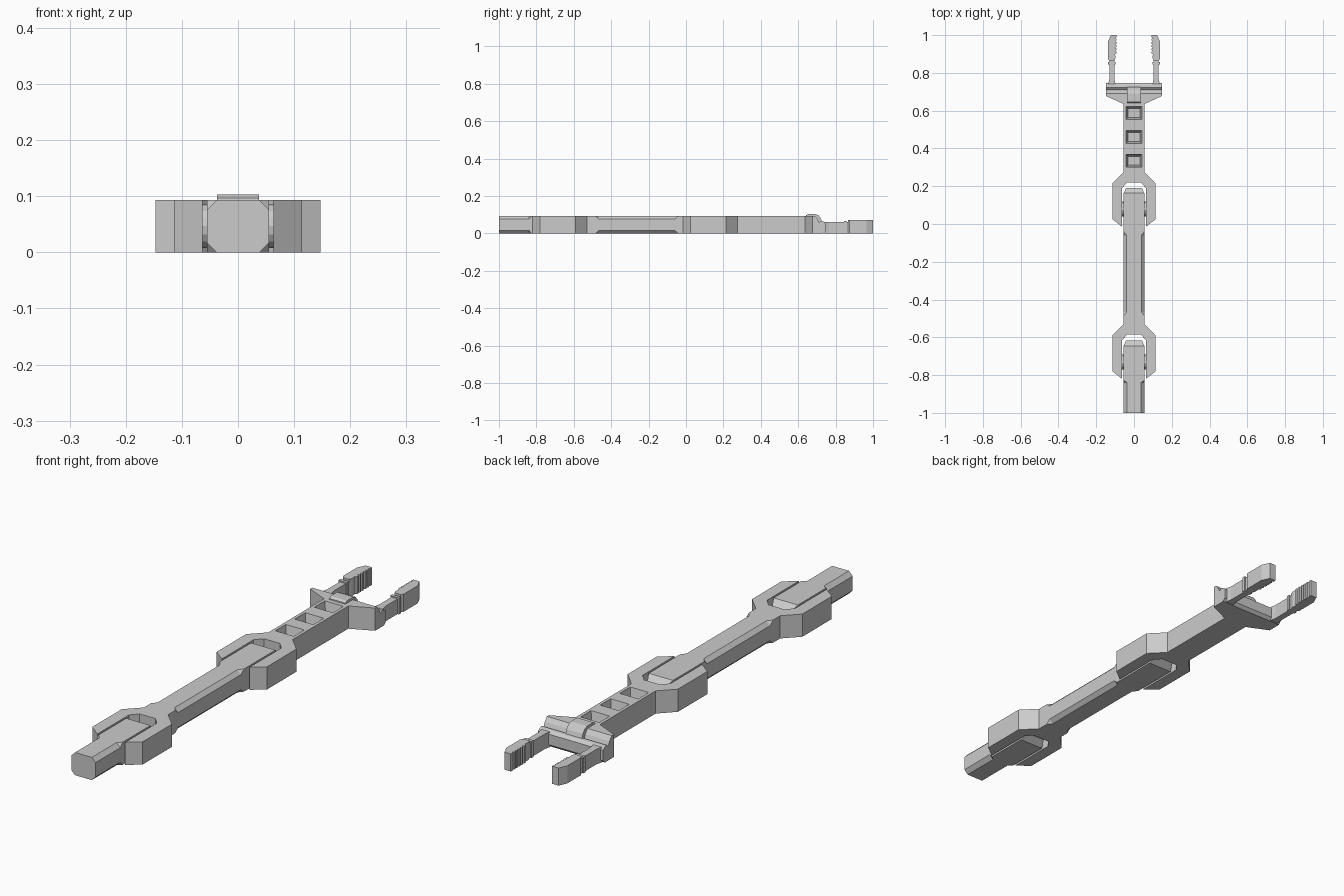
import bpy, bmesh, math

if "Cube" in bpy.data.objects:
    bpy.data.objects.remove(bpy.data.objects["Cube"])

H = 0.093  # common thickness


def finish(name, bm):
    bmesh.ops.remove_doubles(bm, verts=bm.verts, dist=1e-5)
    bmesh.ops.recalc_face_normals(bm, faces=bm.faces)
    me = bpy.data.meshes.new(name)
    bm.to_mesh(me)
    bm.free()
    ob = bpy.data.objects.new(name, me)
    bpy.context.collection.objects.link(ob)
    return ob


def skin(bm, rings):
    """Join matching rings of points into a closed solid."""
    loops = [[bm.verts.new(p) for p in r] for r in rings]
    n = len(loops[0])
    for a, b in zip(loops, loops[1:]):
        for i in range(n):
            j = (i + 1) % n
            bm.faces.new((a[i], a[j], b[j], b[i]))
    bm.faces.new(loops[0])
    bm.faces.new(loops[-1])


def prism(name, pts, lo, hi, axis='Z'):
    """Extrude an xy outline along z, or a yz outline along x."""
    place = (lambda p, t: (p[0], p[1], t)) if axis == 'Z' else (lambda p, t: (t, p[0], p[1]))
    bm = bmesh.new()
    skin(bm, [[place(p, t) for p in pts] for t in (lo, hi)])
    return finish(name, bm)


def rod(name, stations):
    """Loft chamfered rectangles; station = (y, half width, chamfer, z inset)."""
    rings = []
    for y, w, c, zi in stations:
        lo, hi = zi, H - zi
        rings.append([(w - c, y, lo), (w, y, lo + c), (w, y, hi - c), (w - c, y, hi),
                      (c - w, y, hi), (-w, y, hi - c), (-w, y, lo + c), (c - w, y, lo)])
    bm = bmesh.new()
    skin(bm, rings)
    return finish(name, bm)


def mirrored(half):
    return half + [(-x, y) for x, y in reversed(half)]


def fork_half(y):
    """Right half of a clevis outline whose prong tips sit at y."""
    return [(0.036, y + 0.235), (0.063, y + 0.205), (0.063, y),
            (0.114, y + 0.04), (0.114, y + 0.23), (0.055, y + 0.29)]


# Base rod and middle link
W = 0.055
rod("base_rod", [(-1, W, 0.017, 0), (-0.84, W, 0.017, 0), (-0.825, W, 0, 0),
                 (-0.645, W, 0, 0), (-0.617, 0.042, 0, 0.022)])
prism("middle_fork", mirrored(fork_half(-0.82)), 0, H)
rod("middle_rod", [(-0.53, W, 0, 0), (-0.485, W, 0, 0), (-0.465, W, 0.016, 0),
                   (-0.06, W, 0.016, 0), (-0.04, W, 0, 0),
                   (0.163, W, 0, 0), (0.191, 0.042, 0, 0.022)])

# Hinge pins between rods and forks
for name, y in (("lower", -0.73), ("upper", 0.08)):
    circle = [(y + 0.039 * math.cos(a * math.pi / 8), H / 2 + 0.039 * math.sin(a * math.pi / 8))
              for a in range(16)]
    prism(name + "_hinge_pin", circle, -0.068, 0.068, 'X')

# Forearm with fork, shaft and flared palm
forearm = prism("forearm", mirrored(fork_half(-0.015) + [(W, 0.635), (0.147, 0.677), (0.147, 0.69)]), 0, H)

# Three tapered pockets sunk in the forearm
bm = bmesh.new()
for y in (0.335, 0.461, 0.588):
    skin(bm, [[(sx * a, y + sy * b, z) for sx, sy in ((-1, -1), (1, -1), (1, 1), (-1, 1))]
              for a, b, z in ((0.031, 0.023, 0.045), (0.042, 0.034, H), (0.042, 0.034, H + 0.02))])
cutter = finish("pocket_cutter", bm)
cutter.hide_render = True
cutter.hide_set(True)
mod = forearm.modifiers.new("pockets", 'BOOLEAN')
mod.operation = 'DIFFERENCE'
mod.solver = 'EXACT'
mod.object = cutter

# Palm rail with stepped front, and raised knuckle
prism("palm_rail", [(0.69, 0), (0.735, 0), (0.747, 0.012), (0.747, 0.055), (0.735, 0.064),
                    (0.722, 0.066), (0.712, 0.058), (0.704, 0.076), (0.69, H)], -0.147, 0.147, 'X')
prism("palm_knuckle", [(0.64, 0.085), (0.642, 0.097), (0.652, 0.103), (0.692, 0.103), (0.708, 0.097),
                       (0.72, 0.082), (0.728, 0.06), (0.71, 0.04), (0.64, 0.05)], -0.037, 0.037, 'X')

# Fingers: slim arm, knuckle collar and toothed tip
arm = [(0.098, 0.74), (0.103, 0.765), (0.103, 0.87), (0.131, 0.87), (0.131, 0.765), (0.137, 0.74)]
collar = [(0.098, 0.845), (0.098, 0.858), (0.137, 0.858), (0.137, 0.845)]
tip = [(0.122, 1.0), (0.138, 0.965), (0.138, 0.875), (0.131, 0.865), (0.103, 0.865), (0.098, 0.88)]
for i in range(6):
    y = 0.9 + i * 0.0167
    tip += [(0.1, y), (0.093, y + 0.004), (0.093, y + 0.0125)]
tip.append((0.094, 1.0))
for side, s in (("left", -1), ("right", 1)):
    for part, pts, top in (("arm", arm, 0.062), ("collar", collar, 0.067), ("tip", tip, 0.072)):
        prism(f"{side}_finger_{part}", [(s * x, y) for x, y in pts], 0, top)
